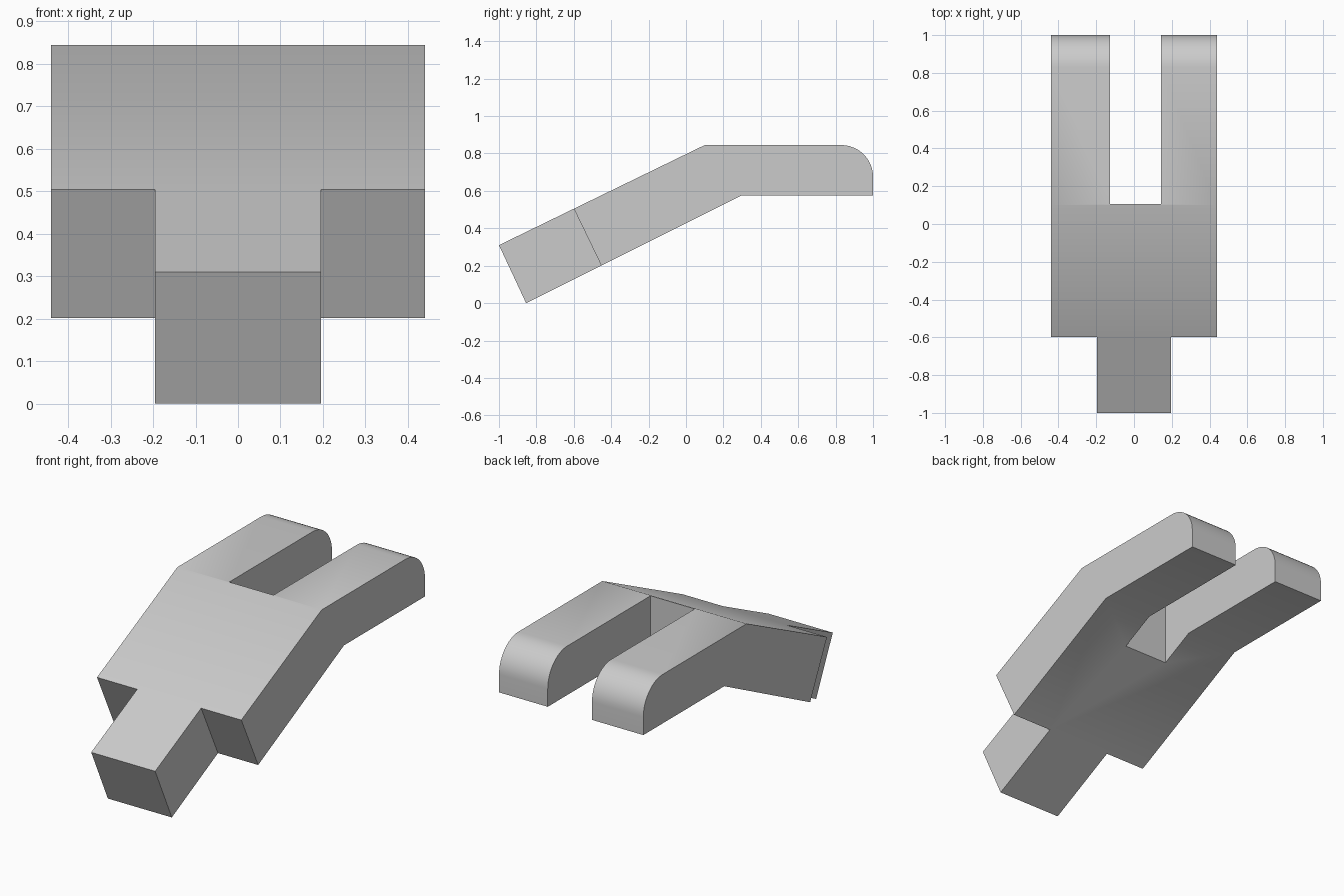
import bpy, bmesh, math

cube = bpy.data.objects.get("Cube")
if cube:
    bpy.data.objects.remove(cube, do_unlink=True)

grey = bpy.data.materials.new("plain grey")
grey.use_nodes = True
colour = (0.6, 0.6, 0.6, 1)
grey.diffuse_color = colour
grey.node_tree.nodes["Principled BSDF"].inputs["Base Color"].default_value = colour


def extrude_profile(name, profile, x0, x1):
    """Solid made by sweeping a (y, z) outline from x0 to x1."""
    bm = bmesh.new()
    face = bm.faces.new([bm.verts.new((x0, y, z)) for y, z in profile])
    swept = bmesh.ops.extrude_face_region(bm, geom=[face])["geom"]
    bmesh.ops.translate(bm, vec=(x1 - x0, 0, 0),
                        verts=[v for v in swept if isinstance(v, bmesh.types.BMVert)])
    bmesh.ops.recalc_face_normals(bm, faces=bm.faces)
    mesh = bpy.data.meshes.new(name)
    bm.to_mesh(mesh)
    bm.free()
    mesh.materials.append(grey)
    obj = bpy.data.objects.new(name, mesh)
    bpy.context.collection.objects.link(obj)
    return obj


# Bent side outline with a rounded upper back corner
HALF_WIDTH, TONGUE, RADIUS = 0.44, 0.195, 0.17
corner = [(0.83 + RADIUS * math.sin(a), 0.675 + RADIUS * math.cos(a))
          for a in (math.radians(90 * i / 12) for i in range(13))]
outline = [(-1, 0.31), (0.10, 0.845)] + corner + [(1, 0.575), (0.295, 0.575), (-0.855, 0)]
body = extrude_profile("forked_bracket", outline, -HALF_WIDTH, HALF_WIDTH)

# Slot between the prongs, and a slanted notch on each side of the tongue
slot = [(0.105, 0), (0.105, 1.2), (1.2, 1.2), (1.2, 0)]
notch = [(-0.648, 0.605), (-0.358, 0.005), (-0.4, -0.2), (-1.2, -0.2), (-1.2, 0.605)]
cutters = [extrude_profile("slot_cutter", slot, -0.127, 0.143)]
for side, name in ((-1, "right_notch_cutter"), (1, "left_notch_cutter")):
    cutters.append(extrude_profile(name, notch, side * TONGUE, side * 0.6))

# Cut, then remove the helpers
bpy.ops.object.select_all(action='DESELECT')
body.select_set(True)
bpy.context.view_layer.objects.active = body
for cutter in cutters:
    cut = body.modifiers.new(cutter.name, 'BOOLEAN')
    cut.operation, cut.solver, cut.object = 'DIFFERENCE', 'EXACT', cutter
    bpy.ops.object.modifier_apply(modifier=cut.name)
    bpy.data.objects.remove(cutter, do_unlink=True)

bpy.ops.object.shade_smooth_by_angle(angle=math.radians(30))
